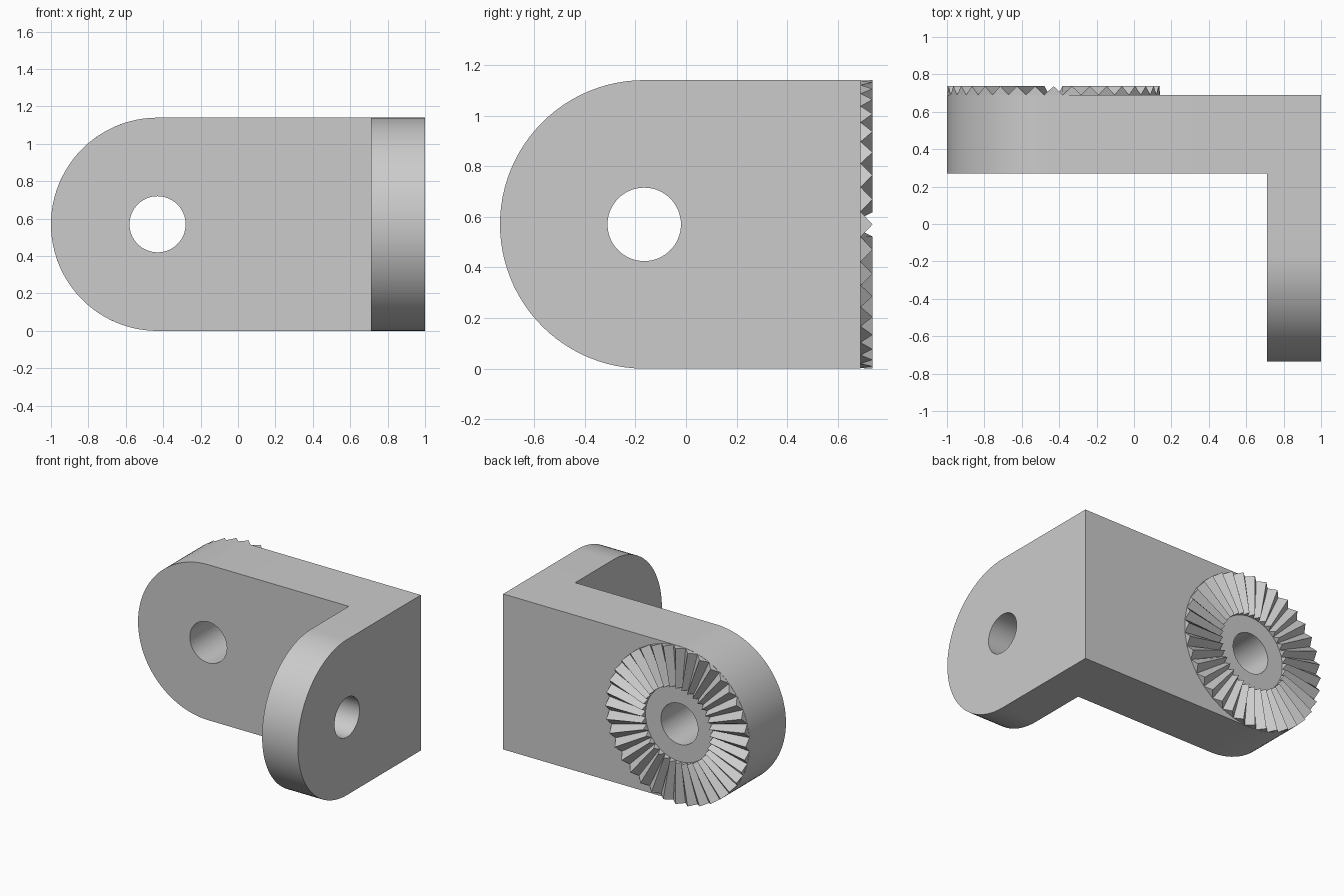
import bpy, bmesh, math
from mathutils import Vector

cube = bpy.data.objects.get("Cube")
if cube:
    bpy.data.objects.remove(cube, do_unlink=True)

RADIUS = 0.57                        # half the bracket height
ARM_CENTRE = Vector((-0.43, 0, RADIUS))
TAB_CENTRE = Vector((0, -0.165, RADIUS))
BACK = 0.69                          # y of the flat back face

grey = bpy.data.materials.new("plain_grey")
grey.use_nodes = True
grey.diffuse_color = (0.6, 0.6, 0.6, 1)
grey.node_tree.nodes["Principled BSDF"].inputs["Base Color"].default_value = grey.diffuse_color


def finish(name, bm):
    bmesh.ops.recalc_face_normals(bm, faces=bm.faces)
    mesh = bpy.data.meshes.new(name)
    bm.to_mesh(mesh)
    bm.free()
    mesh.materials.append(grey)
    obj = bpy.data.objects.new(name, mesh)
    bpy.context.collection.objects.link(obj)
    return obj


def prism(name, profile, shift):
    """Extrude a closed outline along a vector."""
    bm = bmesh.new()
    face = bm.faces.new([bm.verts.new(p) for p in profile])
    extruded = bmesh.ops.extrude_face_region(bm, geom=[face])["geom"]
    verts = [v for v in extruded if isinstance(v, bmesh.types.BMVert)]
    bmesh.ops.translate(bm, vec=shift, verts=verts)
    return finish(name, bm)


def arc(centre, along, radius, start, sweep, steps):
    """Points in the plane of the along direction and z."""
    return [centre + along * radius * math.cos(start + sweep * i / steps)
            + Vector((0, 0, radius * math.sin(start + sweep * i / steps)))
            for i in range(steps + 1)]


def plate(name, centre, along, end, shift):
    """Plate with one rounded end and one square end."""
    outline = arc(centre, along, RADIUS, math.pi / 2, math.pi, 48)
    tip = centre + along * end
    up = Vector((0, 0, RADIUS))
    return prism(name, outline + [tip - up, tip + up], shift)


def boolean(target, other, operation):
    mod = target.modifiers.new(operation.lower(), 'BOOLEAN')
    mod.operation = operation
    mod.solver = 'EXACT'
    mod.object = other


X, Y = Vector((1, 0, 0)), Vector((0, 1, 0))

# Two rounded plates joined into an angle bracket
bracket = plate("bracket", ARM_CENTRE + Y * 0.27, X, 1.43, Y * (BACK - 0.27))
side_tab = plate("side_tab", TAB_CENTRE + X * 0.71, Y, BACK + 0.165, X * 0.29)
boolean(bracket, side_tab, 'UNION')

# Bolt holes through both plates
arm_hole = prism("arm_hole_cutter", arc(ARM_CENTRE, X, 0.15, 0, math.tau, 64)[:-1], Y)
tab_hole = prism("tab_hole_cutter", arc(TAB_CENTRE + X * 0.5, Y, 0.145, 0, math.tau, 64)[:-1], X)
for cutter in (arm_hole, tab_hole):
    boolean(bracket, cutter, 'DIFFERENCE')

# Apply the cuts and remove the helpers
depsgraph = bpy.context.evaluated_depsgraph_get()
bracket_mesh = bpy.data.meshes.new_from_object(bracket.evaluated_get(depsgraph))
bracket.modifiers.clear()
bracket.data = bracket_mesh
for helper in (side_tab, arm_hole, tab_hole):
    bpy.data.objects.remove(helper, do_unlink=True)
bpy.context.view_layer.objects.active = bracket
bracket.select_set(True)
bpy.ops.object.shade_smooth_by_angle(angle=math.radians(30))

# Ring of radial locking teeth around the arm hole
TEETH = 36
bm = bmesh.new()
rows = []
for i in range(2 * TEETH):
    angle = math.tau * i / (2 * TEETH)
    height = BACK + (0.047 if i % 2 == 0 else 0)
    direction = Vector((math.cos(angle), 0, math.sin(angle)))
    rows.append([bm.verts.new(ARM_CENTRE + direction * r + Y * height) for r in (0.276, RADIUS)])
for i in range(0, 2 * TEETH, 2):
    low, peak, high = rows[i - 1], rows[i], rows[i + 1]
    bm.faces.new((low[0], low[1], peak[1], peak[0]))
    bm.faces.new((peak[0], peak[1], high[1], high[0]))
    for k in (0, 1):
        bm.faces.new((low[k], peak[k], high[k]))
    bm.faces.new((low[0], high[0], high[1], low[1]))
finish("locking_teeth", bm)
